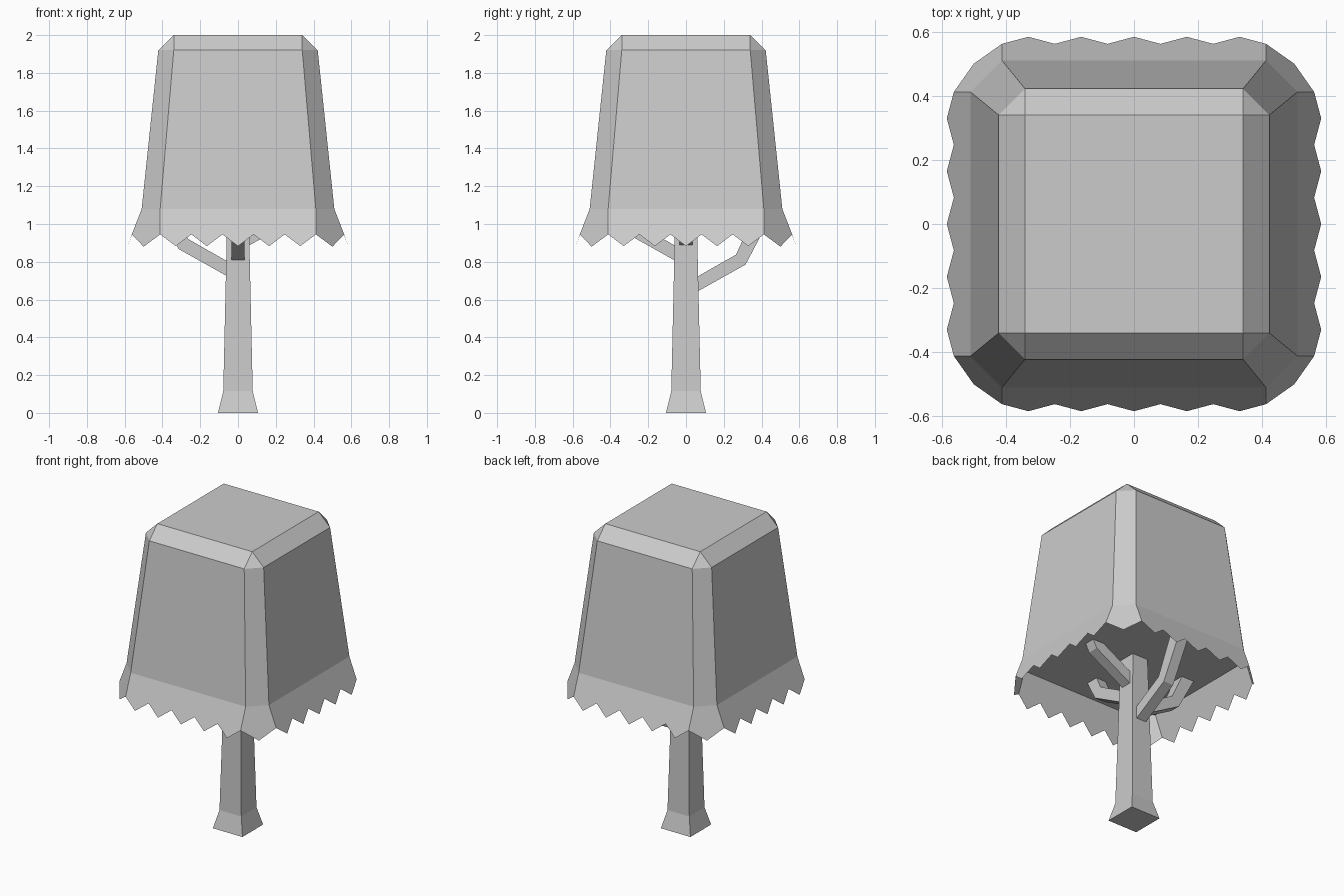
import bpy, bmesh, math
from mathutils import Matrix, Vector

if "Cube" in bpy.data.objects:
    bpy.data.objects.remove(bpy.data.objects["Cube"])


def finish(bm, name, recalc=True):
    if recalc:
        bmesh.ops.recalc_face_normals(bm, faces=bm.faces)
    mesh = bpy.data.meshes.new(name)
    bm.to_mesh(mesh)
    bm.free()
    obj = bpy.data.objects.new(name, mesh)
    bpy.context.collection.objects.link(obj)
    return obj


def turned(points):
    """Repeat the points of one side around all four sides."""
    return [Matrix.Rotation(k * math.pi / 2, 3, 'Z') @ Vector(p)
            for k in range(4) for p in points]


def ring(bm, points):
    return [bm.verts.new(p) for p in turned(points)]


def bridge(bm, a, b):
    n = len(a)
    for i in range(n):
        j = (i + 1) % n
        bm.faces.new((a[i], a[j], b[j], b[i]))


# Canopy: chamfered block with a bevelled top and a flat underside
def chamfered(half, flat, z):
    return [(-flat, -half, z), (flat, -half, z)]


bm = bmesh.new()
low = ring(bm, chamfered(0.51, 0.412, 1.08))
high = ring(bm, chamfered(0.422, 0.34, 1.92))
top = ring(bm, [(-0.34, -0.34, 2.0)])
bridge(bm, low, high)
bm.faces.new(top)
bm.faces.new(low[::-1])
for k in range(4):
    n = (k + 1) % 4
    bm.faces.new((high[2 * k], high[2 * k + 1], top[n], top[k]))
    bm.faces.new((high[2 * k + 1], high[2 * n], top[n]))
finish(bm, "canopy")

# Skirt: flaring leaf fringe with a zigzag lower edge, open below
bm = bmesh.new()
low = ring(bm, chamfered(0.51, 0.412, 1.08))
STEPS = 10
zigzag = []
for i in range(STEPS + 1):
    x = -0.412 + 0.824 * i / STEPS
    zigzag.append((x, -0.584, 0.883) if i % 2 else (x, -0.562, 0.945))
zigzag.append((0.5, -0.5, 0.88))            # corner tip
edge = ring(bm, zigzag)
per = len(zigzag)
for k in range(4):
    side = edge[k * per:k * per + STEPS + 1]
    bm.faces.new(side + [low[2 * k + 1], low[2 * k]])
    after = (k + 1) % 4
    corner = [side[-1], edge[k * per + per - 1], edge[after * per]]
    bm.faces.new(corner + [low[2 * after], low[2 * k + 1]])
finish(bm, "canopy_fringe", recalc=False)

# Trunk: tapered square post with a flared foot
bm = bmesh.new()
rings = [ring(bm, [(-h, -h, z)])
         for h, z in ((0.106, 0), (0.078, 0.115), (0.056, 1.09))]
for a, b in zip(rings, rings[1:]):
    bridge(bm, a, b)
bm.faces.new(rings[0][::-1])
bm.faces.new(rings[-1])
finish(bm, "trunk")


# Branches: bent square limbs spiralling up the trunk into the canopy
def branch(name, angle, lift, half=0.035, end_z=1.09):
    lower = [(0.04, 0.631 + lift), (0.315, 0.785 + lift)]
    upper = [(0.04, 0.71 + lift), (0.265, 0.838 + lift)]
    lower.append((0.315 + (end_z - lower[1][1]) * 0.53, end_z))
    upper.append((0.265 + max(end_z - upper[1][1], 0.004) * 0.46,
                  max(end_z, upper[1][1] + 0.004)))
    bm = bmesh.new()
    sections = []
    for (r0, z0), (r1, z1) in zip(lower, upper):
        sections.append([bm.verts.new(p) for p in (
            (r0, -half, z0), (r0, half, z0), (r1, half, z1), (r1, -half, z1))])
    for a, b in zip(sections, sections[1:]):
        bridge(bm, a, b)
    bm.faces.new(sections[0][::-1])
    bm.faces.new(sections[-1])
    bm.transform(Matrix.Rotation(math.radians(angle), 4, 'Z'))
    finish(bm, name)


branch("back_branch", 90, 0.0)
branch("left_branch", 180, 0.083)
branch("front_branch", 270, 0.165)
branch("right_branch", 0, 0.245)
